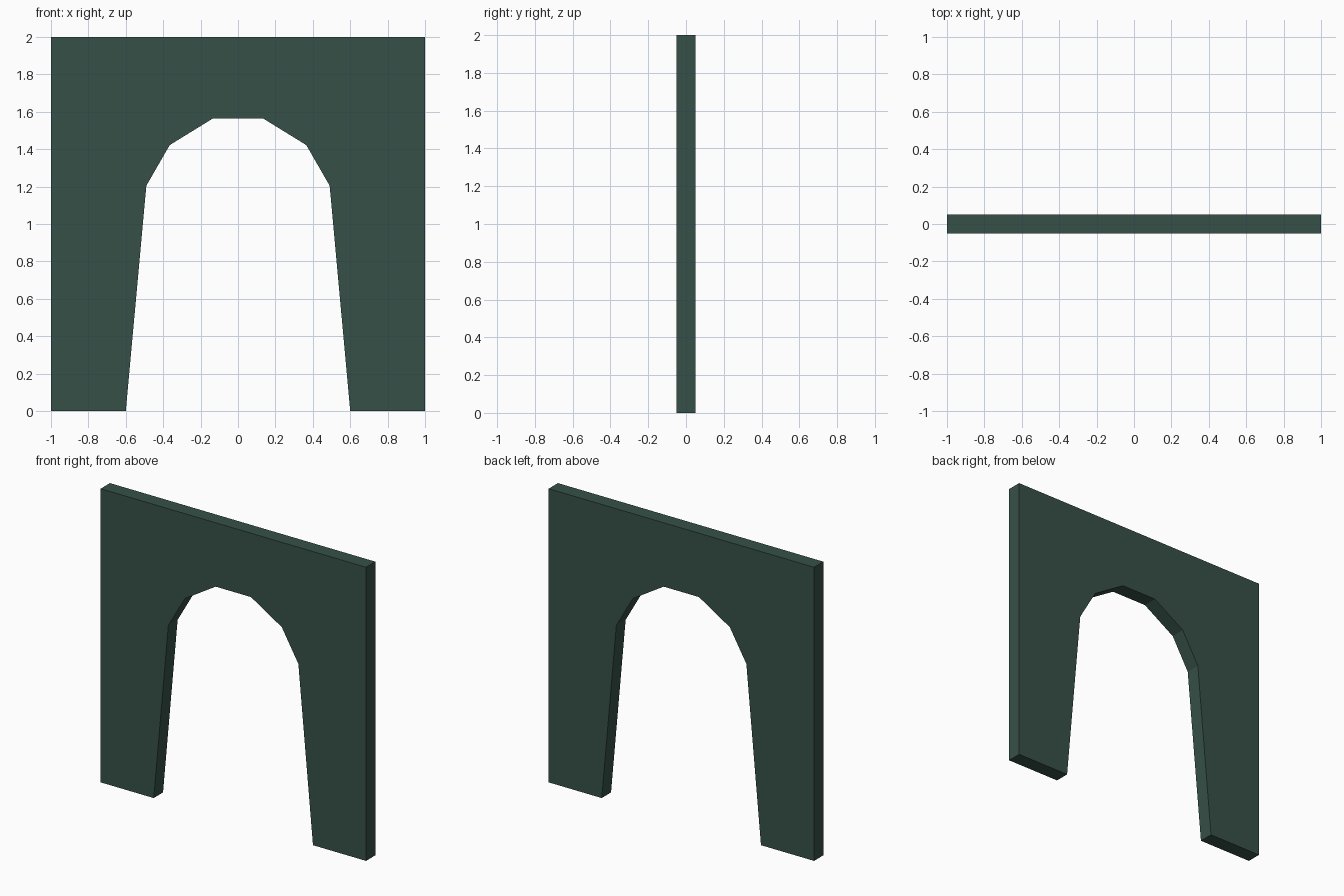
import bpy, bmesh

if "Cube" in bpy.data.objects:
    bpy.data.objects.remove(bpy.data.objects["Cube"])

# Dark green painted surface
green = bpy.data.materials.new("dark_green")
green.diffuse_color = (0.037, 0.081, 0.062, 1.0)
green.use_nodes = True
green.node_tree.nodes["Principled BSDF"].inputs["Base Color"].default_value = green.diffuse_color

HALF_DEPTH = 0.05
# Right half of the opening, floor to crown
opening = [(0.60, 0.0), (0.49, 1.205), (0.365, 1.422), (0.133, 1.565)]
outer = [(1.0, 0.0), (1.0, 2.0)]

# Wall outline: right side, then mirrored left side, then back along the arch
left = lambda pts: [(-x, z) for x, z in pts]
outline = outer + left(outer[::-1]) + left(opening) + opening[::-1]

# Arched wall: one flat outline extruded through the thickness
bm = bmesh.new()
face = bm.faces.new([bm.verts.new((x, -HALF_DEPTH, z)) for x, z in outline])
ext = bmesh.ops.extrude_face_region(bm, geom=[face], use_keep_orig=True)
verts = [g for g in ext["geom"] if isinstance(g, bmesh.types.BMVert)]
bmesh.ops.translate(bm, verts=verts, vec=(0, 2 * HALF_DEPTH, 0))
bmesh.ops.recalc_face_normals(bm, faces=bm.faces)

mesh = bpy.data.meshes.new("arched_wall")
bm.to_mesh(mesh)
bm.free()
mesh.materials.append(green)
bpy.context.collection.objects.link(bpy.data.objects.new("arched_wall", mesh))
